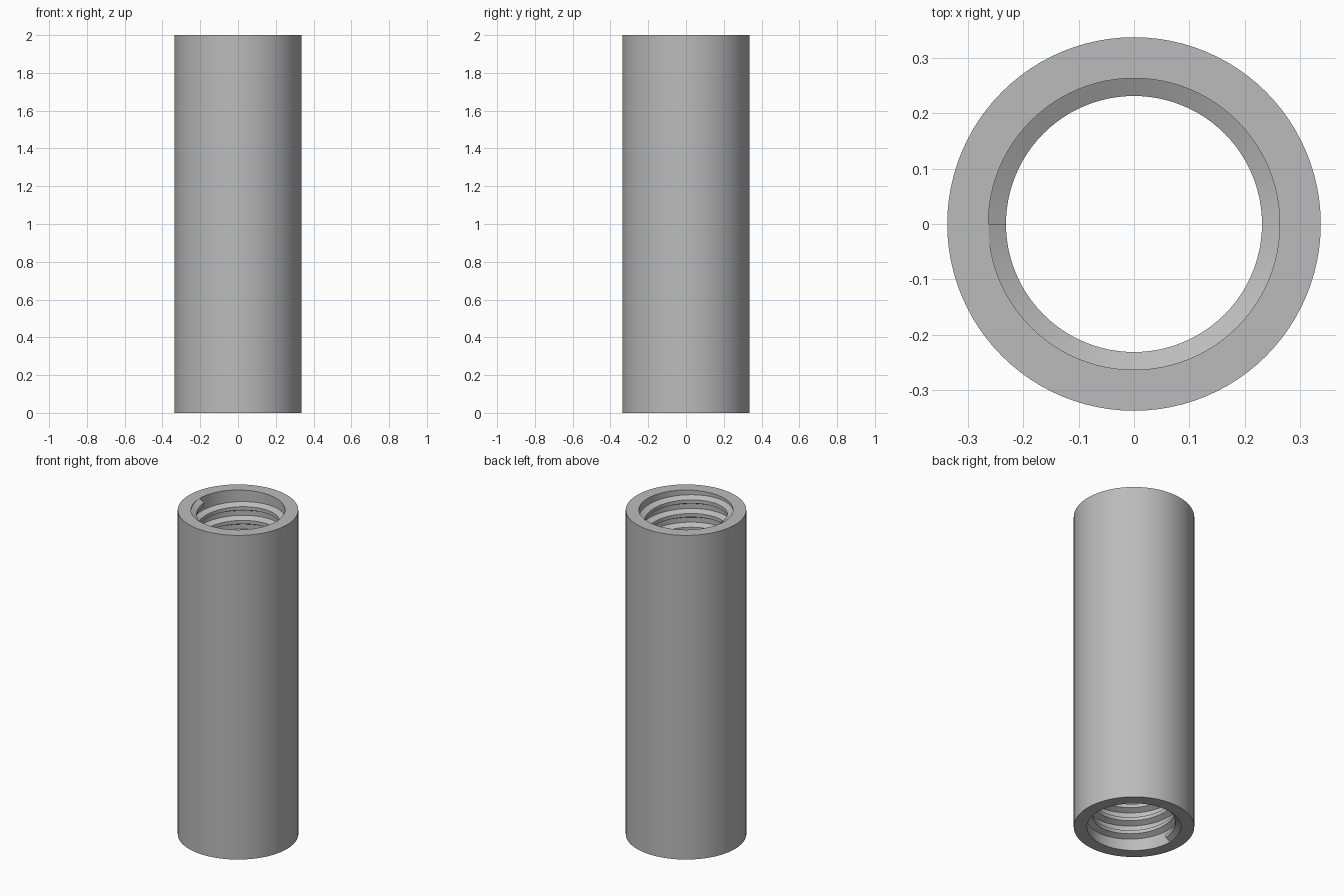
import bpy, bmesh, math

if "Cube" in bpy.data.objects:
    bpy.data.objects.remove(bpy.data.objects["Cube"], do_unlink=True)

HEIGHT, OUTER, BORE, CREST = 2.0, 0.337, 0.263, 0.231
SEGMENTS = 96
PITCH, ROOT_WIDTH, CREST_WIDTH = 0.0845, 0.056, 0.022

steel = bpy.data.materials.new("grey steel")
steel.use_nodes = True
colour = (0.5, 0.5, 0.5, 1)
steel.diffuse_color = colour
steel.node_tree.nodes["Principled BSDF"].inputs["Base Color"].default_value = colour


def sweep(name, profile, turns, rise, closed):
    """Sweep a closed (radius, height) profile around z, as a ring or a capped helix."""
    bm = bmesh.new()
    steps = round(turns * SEGMENTS)
    rings = []
    for i in range(steps if closed else steps + 1):
        a = math.pi + math.tau * i / SEGMENTS
        dz = rise * i / SEGMENTS
        rings.append([bm.verts.new((r * math.cos(a), r * math.sin(a), z + dz))
                      for r, z in profile])
    n = len(profile)
    for i in range(steps):
        a, b = rings[i], rings[(i + 1) % len(rings)]
        for k in range(n):
            bm.faces.new((a[k], b[k], b[(k + 1) % n], a[(k + 1) % n]))
    if not closed:
        bm.faces.new(rings[0])
        bm.faces.new(rings[-1])
    bmesh.ops.recalc_face_normals(bm, faces=bm.faces)
    mesh = bpy.data.meshes.new(name)
    bm.to_mesh(mesh)
    bm.free()
    obj = bpy.data.objects.new(name, mesh)
    bpy.context.collection.objects.link(obj)
    mesh.materials.append(steel)
    bpy.ops.object.select_all(action="DESELECT")
    obj.select_set(True)
    bpy.context.view_layer.objects.active = obj
    bpy.ops.object.shade_smooth_by_angle(angle=math.radians(25))
    return obj


# Plain cylindrical sleeve
sweep("sleeve", [(OUTER, 0), (OUTER, HEIGHT), (BORE, HEIGHT), (BORE, 0)], 1, 0, True)

# Internal left-hand thread ridge, winding down from the top rim
turns = round((HEIGHT - ROOT_WIDTH) / PITCH)
pitch = (HEIGHT - ROOT_WIDTH) / turns
mid = HEIGHT - ROOT_WIDTH / 2
half_root, half_crest = ROOT_WIDTH / 2, CREST_WIDTH / 2
root = BORE + 0.001
sweep("thread", [(root, mid + half_root), (CREST, mid + half_crest),
                 (CREST, mid - half_crest), (root, mid - half_root)],
      turns, -pitch, False)
